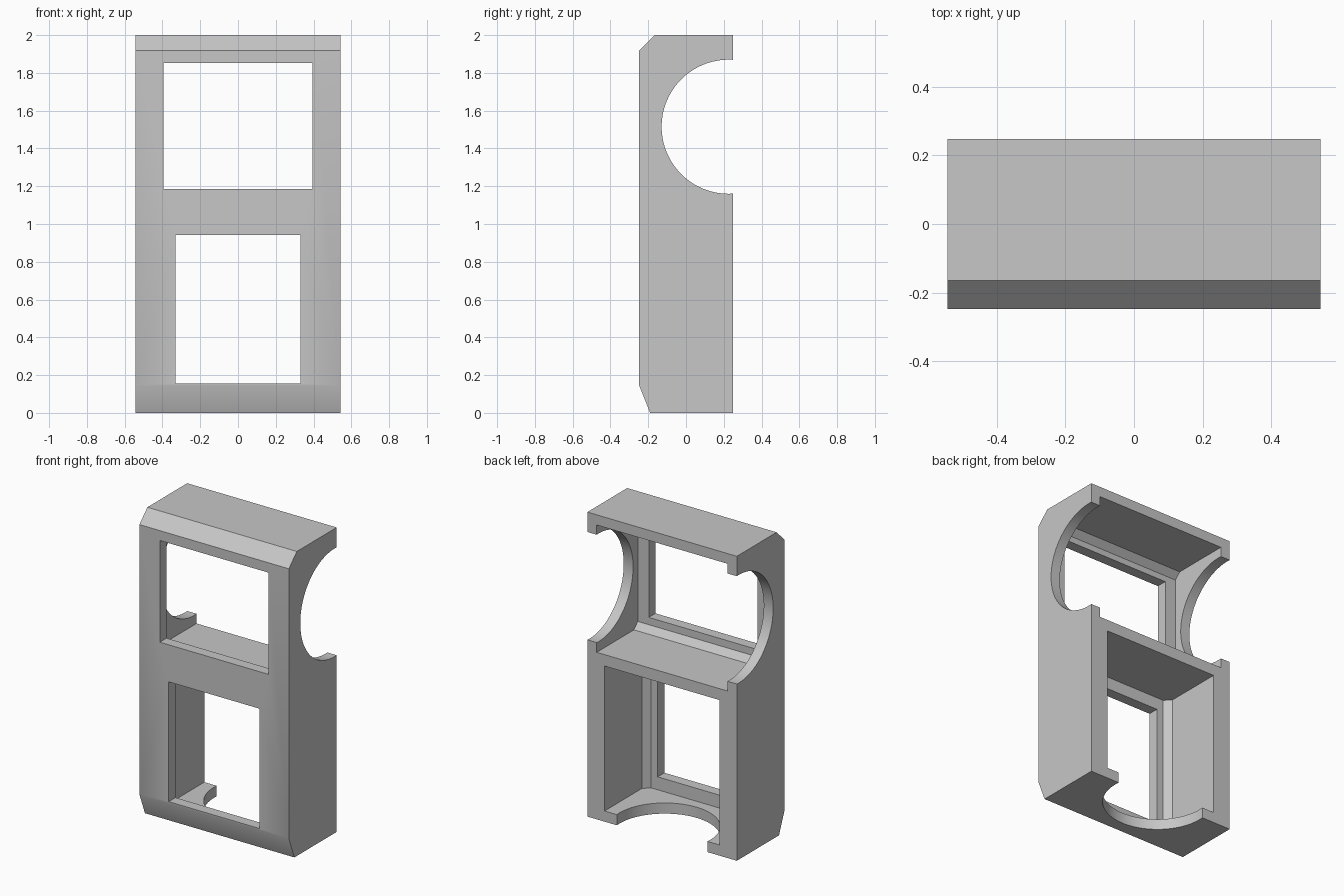
import bpy
import bmesh
from math import pi
from mathutils import Matrix, Vector

if "Cube" in bpy.data.objects:
    bpy.data.objects.remove(bpy.data.objects["Cube"], do_unlink=True)

BACK, FRONT = 0.248, -0.248
INNER = FRONT + 0.07          # inside face of the front wall

grey = bpy.data.materials.new("light grey")
grey.use_nodes = True
colour = (0.57, 0.57, 0.57, 1)
grey.diffuse_color = colour
grey.node_tree.nodes["Principled BSDF"].inputs["Base Color"].default_value = colour


def make_object(name, bm):
    bmesh.ops.recalc_face_normals(bm, faces=bm.faces)
    mesh = bpy.data.meshes.new(name)
    bm.to_mesh(mesh)
    bm.free()
    mesh.materials.append(grey)
    obj = bpy.data.objects.new(name, mesh)
    bpy.context.collection.objects.link(obj)
    return obj


def prism(name, points, direction):
    """Extrude a closed outline along a direction."""
    bm = bmesh.new()
    face = bm.faces.new([bm.verts.new(p) for p in points])
    new = bmesh.ops.extrude_face_region(bm, geom=[face])["geom"]
    verts = [v for v in new if isinstance(v, bmesh.types.BMVert)]
    bmesh.ops.translate(bm, verts=verts, vec=Vector(direction))
    return make_object(name, bm)


def window(name, half_x, z0, z1):
    points = [(-half_x, -0.5, z0), (half_x, -0.5, z0), (half_x, -0.5, z1), (-half_x, -0.5, z1)]
    return prism(name, points, (0, 0.6, 0))


def cavity_outline(half, bevel=0.04):
    """Open-backed pocket section, with bevelled front corners, as (across, y)."""
    return [(-half, 0.4), (-half, INNER + bevel), (-half + bevel, INNER),
            (half - bevel, INNER), (half, INNER + bevel), (half, 0.4)]


def cylinder(name, radius, depth, matrix):
    bm = bmesh.new()
    bmesh.ops.create_cone(bm, cap_ends=True, segments=128, radius1=radius,
                          radius2=radius, depth=depth, matrix=matrix)
    return make_object(name, bm)


# Outer block with sloped top and bottom front edges
side = [(FRONT, 0.145), (-0.19, 0), (BACK, 0), (BACK, 2), (-0.165, 2), (FRONT, 1.918)]
housing = prism("housing", [(-0.543, y, z) for y, z in side], (1.086, 0, 0))

upper_z = 1.515
cutters = [
    # Upper pocket, bevelled above and below
    prism("upper_pocket_cutter",
          [(-0.475, y, upper_z + a) for a, y in cavity_outline(0.418)], (0.95, 0, 0)),
    # Lower pocket, bevelled left and right
    prism("lower_pocket_cutter",
          [(a, y, 0.07) for a, y in cavity_outline(0.418)], (0, 0, 0.952)),
    # Front openings
    window("upper_window_cutter", 0.395, 1.185, 1.853),
    window("lower_window_cutter", 0.33, 0.155, 0.942),
    # Round notches through the side walls and the base
    cylinder("side_notch_cutter", 0.355, 2,
             Matrix.Translation((0, 0.226, upper_z)) @ Matrix.Rotation(pi / 2, 4, "Y")),
    cylinder("base_notch_cutter", 0.33, 0.6, Matrix.Translation((0, 0.22, 0))),
]

for cutter in cutters:
    cutter.hide_render = True
    cutter.hide_set(True)
    mod = housing.modifiers.new(cutter.name, "BOOLEAN")
    mod.operation = "DIFFERENCE"
    mod.solver = "EXACT"
    mod.object = cutter

# Bake the cuts, then drop the cutters
bpy.context.view_layer.update()
graph = bpy.context.evaluated_depsgraph_get()
housing.data = bpy.data.meshes.new_from_object(housing.evaluated_get(graph))
housing.modifiers.clear()
for cutter in cutters:
    bpy.data.objects.remove(cutter, do_unlink=True)
housing.data.materials.clear()
housing.data.materials.append(grey)
housing.data.polygons.foreach_set("material_index", [0] * len(housing.data.polygons))

bpy.context.view_layer.objects.active = housing
housing.select_set(True)
bpy.ops.object.shade_smooth_by_angle()
